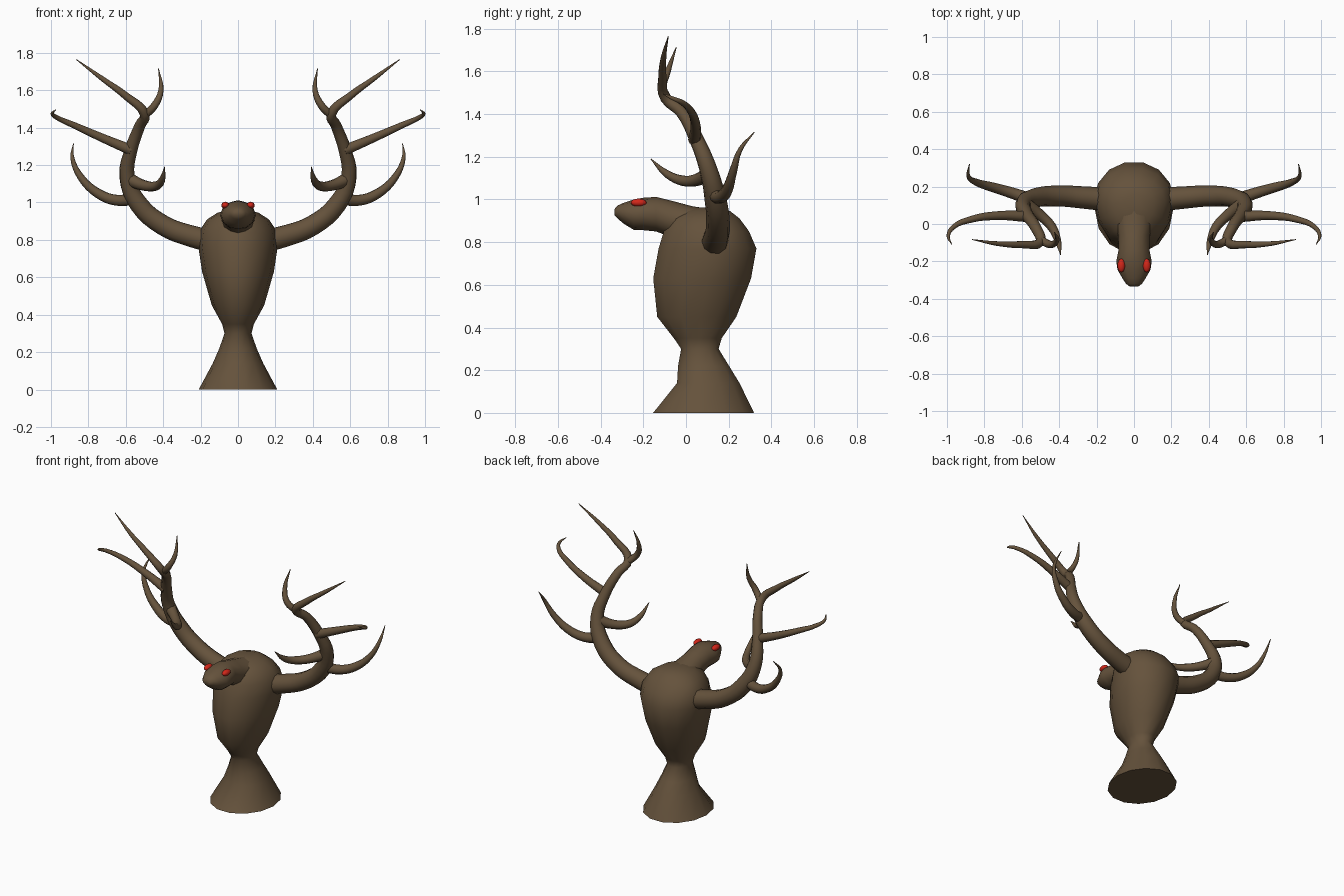
import bpy, bmesh, math
from mathutils import Vector

if "Cube" in bpy.data.objects:
    bpy.data.objects.remove(bpy.data.objects["Cube"])


def material(name, col):
    m = bpy.data.materials.new(name)
    m.diffuse_color = (*col, 1)
    m.use_nodes = True
    m.node_tree.nodes["Principled BSDF"].inputs["Base Color"].default_value = m.diffuse_color
    return m


brown = material("brown", (0.13, 0.085, 0.045))
red = material("red", (0.65, 0.02, 0.01))


def finish(ob, mat):
    ob.data.materials.clear()
    ob.data.materials.append(mat)
    bpy.ops.object.select_all(action='DESELECT')
    ob.select_set(True)
    bpy.context.view_layer.objects.active = ob
    bpy.ops.object.shade_smooth_by_angle(angle=math.radians(50))


def loft(name, rings, mat):
    """Skin a list of point rings and cap both ends."""
    bm = bmesh.new()
    vs = [[bm.verts.new(p) for p in r] for r in rings]
    n = len(vs[0])
    for a, b in zip(vs, vs[1:]):
        for i in range(n):
            j = (i + 1) % n
            bm.faces.new((a[i], a[j], b[j], b[i]))
    bm.faces.new(vs[0])
    bm.faces.new(vs[-1])
    bmesh.ops.recalc_face_normals(bm, faces=bm.faces)
    me = bpy.data.meshes.new(name)
    bm.to_mesh(me)
    bm.free()
    ob = bpy.data.objects.new(name, me)
    bpy.context.collection.objects.link(ob)
    finish(ob, mat)


def circle(n):
    return [(math.cos(2 * math.pi * i / n), math.sin(2 * math.pi * i / n)) for i in range(n)]


# body: z, half width, front y, widest y, back y
body = [(0, .21, -.16, .08, .325), (.14, .135, -.045, .08, .255), (.22, .10, -.04, .075, .205),
        (.30, .072, -.025, .065, .155), (.35, .085, -.06, .065, .17), (.45, .14, -.14, .07, .24),
        (.63, .192, -.16, .10, .31), (.77, .213, -.135, .13, .335), (.85, .205, -.11, .13, .30),
        (.91, .165, -.08, .12, .255), (.945, .11, -.02, .11, .21), (.962, .05, .05, .11, .16)]
loft("body", [[(rx * c, yc + s * ((yb - yc) if s > 0 else (yc - yf)), z) for c, s in circle(14)]
              for z, rx, yf, yc, yb in body], brown)

# neck and head: y, half width, bottom z, top z
head = [(.12, .13, .76, .955), (.03, .105, .79, .968), (-.06, .085, .82, .992), (-.14, .083, .85, 1.012),
        (-.20, .095, .856, 1.008), (-.245, .088, .858, 1.0), (-.29, .062, .885, .985),
        (-.32, .042, .91, .972), (-.335, .022, .925, .955)]
loft("head", [[(rx * c, y, (zb + zt) / 2 + s * (zt - zb) / 2) for c, s in circle(12)]
              for y, rx, zb, zt in head], brown)

# eyes
for side, sx in (("right", 1), ("left", -1)):
    bpy.ops.mesh.primitive_uv_sphere_add(segments=12, ring_count=8, radius=1, location=(sx * .068, -.222, .985))
    eye = bpy.context.object
    eye.name = side + "_eye"
    eye.scale = (.021, .037, .019)
    finish(eye, red)

# antler branches: x, y, z, radius
branches = {
    "antler_beam": [(.12, .13, .79, .065), (.25, .14, .82, .06), (.40, .15, .878, .056), (.53, .14, .99, .052),
                    (.593, .105, 1.14, .042), (.572, .05, 1.28, .034), (.525, -.02, 1.41, .029),
                    (.50, -.095, 1.475, .026), (.60, -.11, 1.57, .02), (.73, -.105, 1.665, .013),
                    (.865, -.083, 1.765, .002)],
    "antler_top_tine": [(.50, -.085, 1.465, .022), (.445, -.11, 1.52, .02), (.412, -.085, 1.60, .014),
                        (.425, -.045, 1.715, .002)],
    "antler_outer_tine": [(.57, .04, 1.28, .03), (.72, .045, 1.343, .024), (.87, .025, 1.41, .018),
                          (.97, -.02, 1.455, .013), (.993, -.065, 1.475, .009), (.975, -.108, 1.495, .002)],
    "antler_front_tine": [(.585, .11, 1.125, .036), (.51, .055, 1.093, .029), (.44, -.015, 1.088, .025),
                          (.407, -.09, 1.12, .018), (.392, -.165, 1.19, .002)],
    "antler_rear_tine": [(.55, .13, 1.02, .034), (.65, .165, 1.012, .03), (.75, .195, 1.05, .026),
                         (.84, .222, 1.135, .019), (.885, .255, 1.235, .011), (.88, .32, 1.315, .002)],
}
for name, pts in branches.items():
    for side, sx in (("right", 1), ("left", -1)):
        cu = bpy.data.curves.new(name, 'CURVE')
        cu.dimensions = '3D'
        cu.bevel_depth = 1
        cu.bevel_resolution = 3
        cu.resolution_u = 4
        cu.use_fill_caps = True
        sp = cu.splines.new('BEZIER')
        sp.bezier_points.add(len(pts) - 1)
        for bp, (x, y, z, r) in zip(sp.bezier_points, pts):
            bp.co = Vector((sx * x, y, z))
            bp.radius = r
            bp.handle_left_type = bp.handle_right_type = 'AUTO'
        ob = bpy.data.objects.new(side + "_" + name, cu)
        bpy.context.collection.objects.link(ob)
        bpy.ops.object.select_all(action='DESELECT')
        ob.select_set(True)
        bpy.context.view_layer.objects.active = ob
        bpy.ops.object.convert(target='MESH')
        finish(bpy.context.object, brown)
